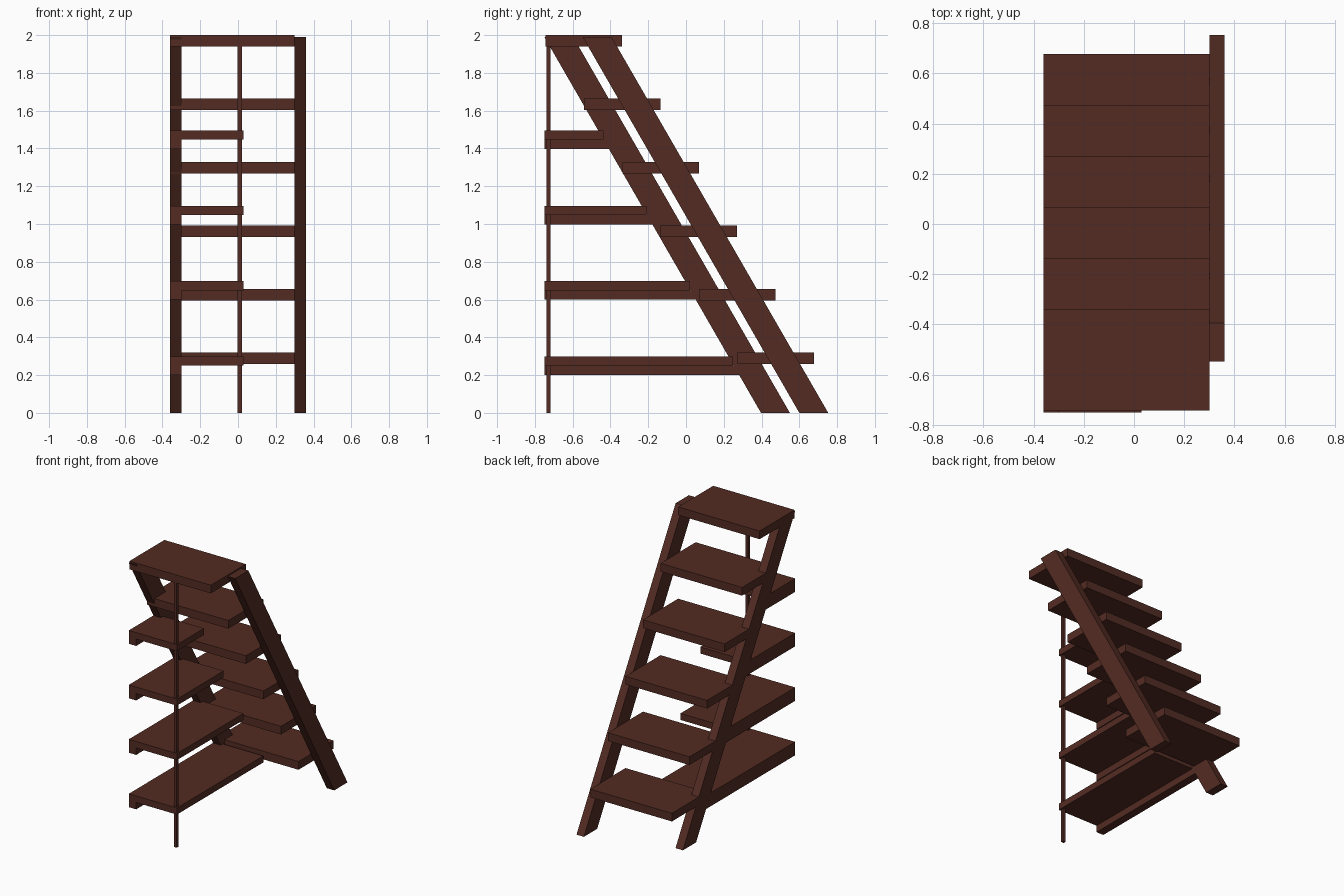
import bpy
import bmesh

cube = bpy.data.objects.get("Cube")
if cube:
    bpy.data.objects.remove(cube, do_unlink=True)

# One red-brown wood for the whole ladder
COLOUR = (0.086, 0.0245, 0.0165, 1)
WOOD = bpy.data.materials.new("red_brown_wood")
WOOD.use_nodes = True
WOOD.diffuse_color = COLOUR
WOOD.node_tree.nodes["Principled BSDF"].inputs["Base Color"].default_value = COLOUR


def prism(name, x0, x1, profile):
    """Extrude a (y, z) profile along x."""
    bm = bmesh.new()
    face = bm.faces.new([bm.verts.new((x0, y, z)) for y, z in profile])
    ext = bmesh.ops.extrude_face_region(bm, geom=[face])
    verts = [v for v in ext["geom"] if isinstance(v, bmesh.types.BMVert)]
    bmesh.ops.translate(bm, verts=verts, vec=(x1 - x0, 0, 0))
    bmesh.ops.recalc_face_normals(bm, faces=bm.faces)
    mesh = bpy.data.meshes.new(name)
    bm.to_mesh(mesh)
    bm.free()
    mesh.materials.append(WOOD)
    obj = bpy.data.objects.new(name, mesh)
    bpy.context.collection.objects.link(obj)


def box(name, x0, x1, y0, y1, z0, z1):
    prism(name, x0, x1, [(y0, z0), (y1, z0), (y1, z1), (y0, z1)])


# Slanted rails with level-cut ends, one set further back than the other
TOP = 1.99
RUN = 1.147
DEPTH = 0.153


def rail(name, x0, foot):
    prism(name, x0, x0 + 0.06, [(foot, 0), (foot + DEPTH, 0),
                                (foot + DEPTH - RUN, TOP), (foot - RUN, TOP)])


rail("left_rail", 0.30, 0.60)
rail("right_rail", -0.36, 0.397)

# Six ladder steps
for i in range(6):
    y = 0.272 - 0.203 * i
    z = 0.26 + 0.336 * i
    box(f"step_{i + 1}", -0.36, 0.30, y, y + 0.405, z, z + 0.06)

# Four shelves that shorten upwards, each on a side beam
for i in range(4):
    z = 0.20 + 0.399 * i
    end = 0.25 - 0.229 * i
    box(f"shelf_{i + 1}", -0.36, 0.03, -0.75, end, z + 0.05, z + 0.098)
    box(f"shelf_beam_{i + 1}", -0.36, -0.30, -0.75, end + 0.06, z, z + 0.05)

# Thin upright pole carrying the shelf corners
box("support_pole", -0.002, 0.02, -0.739, -0.717, 0, 1.95)
